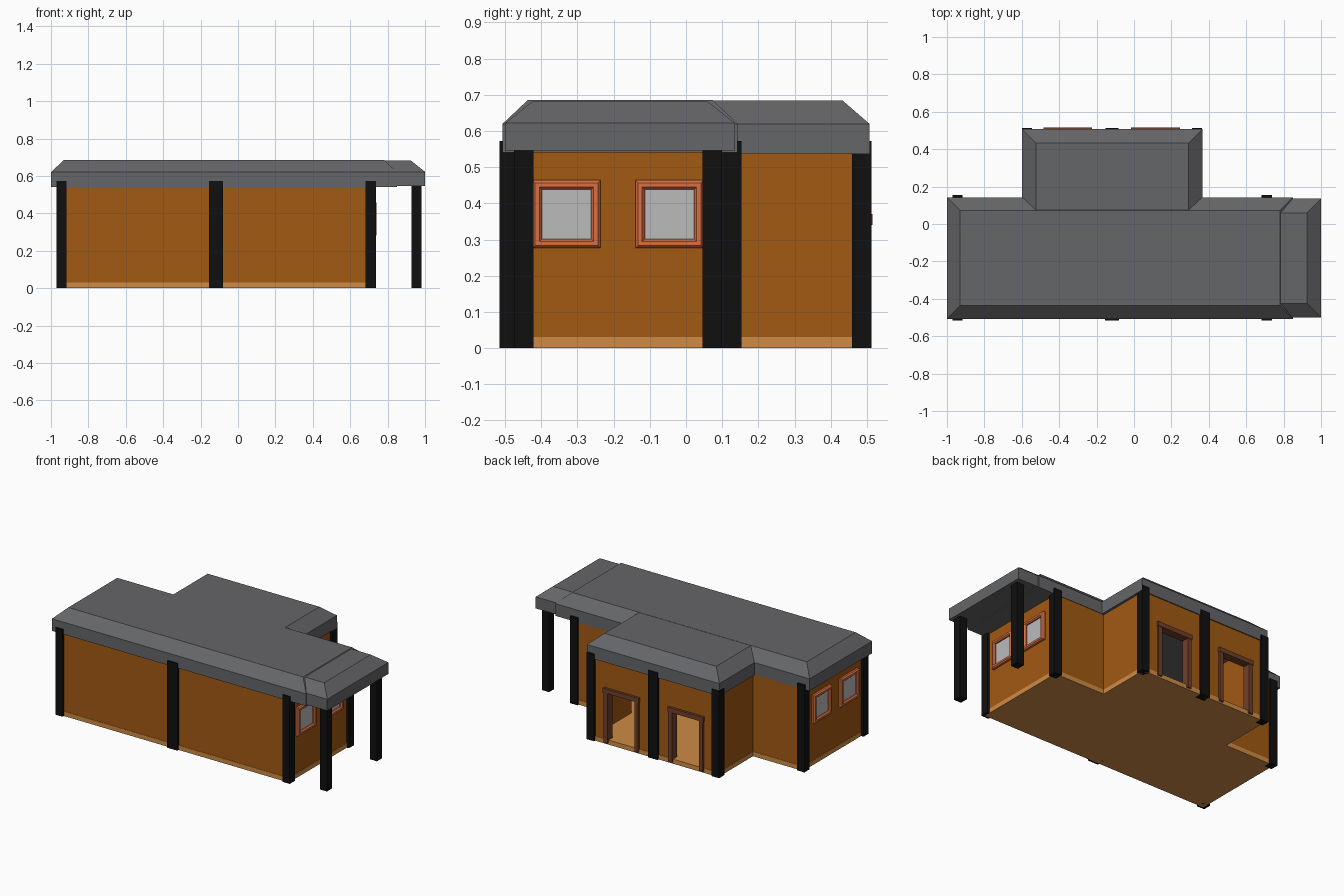
import bpy, bmesh
from mathutils import Vector

if "Cube" in bpy.data.objects:
    bpy.data.objects.remove(bpy.data.objects["Cube"])


def material(name, rgb):
    m = bpy.data.materials.new(name)
    m.diffuse_color = (*rgb, 1)
    m.use_nodes = True
    m.node_tree.nodes["Principled BSDF"].inputs["Base Color"].default_value = m.diffuse_color
    return m


WALL = material("ochre_wall", (0.36, 0.10, 0.006))
FLOOR = material("pale_floor", (0.62, 0.26, 0.06))
POST = material("black_post", (0.005, 0.005, 0.005))
ROOF = material("slate_roof", (0.13, 0.132, 0.14))
FRAME = material("orange_frame", (0.68, 0.16, 0.055))
TRIM = material("brown_trim", (0.16, 0.05, 0.022))
GLASS = material("grey_glass", (0.5, 0.5, 0.5))


def finish(name, bm, mat):
    bmesh.ops.recalc_face_normals(bm, faces=bm.faces)
    me = bpy.data.meshes.new(name)
    bm.to_mesh(me)
    bm.free()
    me.materials.append(mat)
    ob = bpy.data.objects.new(name, me)
    bpy.context.collection.objects.link(ob)
    return ob


def boxes(name, items, mat):
    """One object from boxes given as (x0, x1, y0, y1, z0, z1)."""
    bm = bmesh.new()
    for x0, x1, y0, y1, z0, z1 in items:
        vs = bmesh.ops.create_cube(bm, size=1)["verts"]
        for v in vs:
            v.co = Vector(((x0 + x1) / 2 + v.co.x * (x1 - x0),
                           (y0 + y1) / 2 + v.co.y * (y1 - y0),
                           (z0 + z1) / 2 + v.co.z * (z1 - z0)))
    return finish(name, bm, mat)


def hip_roof(name, x0, x1, y0, y1, z0, z1, z2, inset):
    """Flat-topped roof: upright fascia, then a sloped edge."""
    bm = bmesh.new()
    rings = []
    for z, i in ((z0, 0), (z1, 0), (z2, inset)):
        rings.append([bm.verts.new(p) for p in (
            (x0 + i, y0 + i, z), (x1 - i, y0 + i, z),
            (x1 - i, y1 - i, z), (x0 + i, y1 - i, z))])
    for a, b in zip(rings, rings[1:]):
        for k in range(4):
            n = (k + 1) % 4
            bm.faces.new((a[k], a[n], b[n], b[k]))
    bm.faces.new(rings[0])
    bm.faces.new(rings[-1])
    return finish(name, bm, ROOF)


def window(name, x, y, z, side):
    """Moulded square frame with a pane; side is +1 or -1 along x."""
    profile = ((0.094, -0.005), (0.094, 0.012), (0.087, 0.02), (0.075, 0.02),
               (0.068, 0.012), (0.068, -0.005))
    bm = bmesh.new()
    rings = [[bm.verts.new((x + side * d, y + r * a, z + r * b))
              for a, b in ((-1, -1), (1, -1), (1, 1), (-1, 1))]
             for r, d in profile]
    for a, b in zip(rings, rings[1:] + rings[:1]):
        for k in range(4):
            n = (k + 1) % 4
            bm.faces.new((a[k], a[n], b[n], b[k]))
    finish(name + "_frame", bm, FRAME)
    xs = sorted((x - side * 0.002, x + side * 0.005))
    boxes(name + "_pane", [(*xs, y - 0.07, y + 0.07, z - 0.07, z + 0.07)], GLASS)


# Floor slab: main room and rear wing
boxes("floor", [(-0.952, 0.722, -0.502, 0.142, 0, 0.03),
                (-0.587, 0.352, 0.142, 0.502, 0, 0.03)], FLOOR)

# Walls
B, T, t = 0.03, 0.56, 0.03
doors = (-0.355, 0.115)
walls = [(-0.95, 0.72, -0.5, -0.5 + t, B, T),
         (-0.95, -0.95 + t, -0.5 + t, 0.14, B, T),
         (0.72 - t, 0.72, -0.5 + t, 0.14, B, T),
         (-0.95 + t, -0.585, 0.14 - t, 0.14, B, T),
         (0.35, 0.72 - t, 0.14 - t, 0.14, B, T),
         (-0.585, -0.585 + t, 0.14 - t, 0.5, B, T),
         (0.35 - t, 0.35, 0.14 - t, 0.5, B, T)]
# Rear wing wall, with two doorways
start = -0.585 + t
for c in doors:
    walls.append((start, c - 0.1, 0.5 - t, 0.5, B, T))
    walls.append((c - 0.1, c + 0.1, 0.5 - t, 0.5, 0.345, T))
    start = c + 0.1
walls.append((start, 0.35 - t, 0.5 - t, 0.5, B, T))
boxes("walls", walls, WALL)

# Door trims
for i, c in enumerate(doors):
    parts = [(c + s * 0.112 - 0.014, c + s * 0.112 + 0.014, 0.462, 0.513, 0.01, 0.345)
             for s in (-1, 1)]
    parts.append((c - 0.13, c + 0.13, 0.462, 0.516, 0.34, 0.37))
    boxes(f"door_trim_{i + 1}", parts, TRIM)

# Windows, two on each end wall
for side, x, label in ((1, 0.72, "right"), (-1, -0.95, "left")):
    for i, y in enumerate((-0.33, -0.046)):
        window(f"{label}_window_{i + 1}", x, y, 0.37, side)

# Corner and middle posts
spots = [(x, y, 0.027) for x in (-0.943, 0.71) for y in (-0.488, 0.127)]
spots += [(-0.573, 0.486, 0.027), (0.337, 0.486, 0.027),
          (-0.118, -0.488, 0.037), (-0.118, 0.486, 0.034)]
boxes("wall_posts", [(x - w, x + w, y - 0.027, y + 0.027, -0.002 + 0.002, 0.573)
                     for x, y, w in spots], POST)

# Porch posts
boxes("porch_posts", [(0.928, 0.98, y - 0.027, y + 0.027, 0, 0.56)
                      for y in (-0.448, 0.072)], POST)

# Roofs
hip_roof("main_roof", -1.0, 0.85, -0.507, 0.143, 0.54, 0.62, 0.686, 0.07)
hip_roof("wing_roof", -0.598, 0.366, -0.1, 0.507, 0.538, 0.62, 0.685, 0.075)
hip_roof("porch_roof", 0.65, 1.0, -0.5, 0.135, 0.546, 0.622, 0.682, 0.075)
